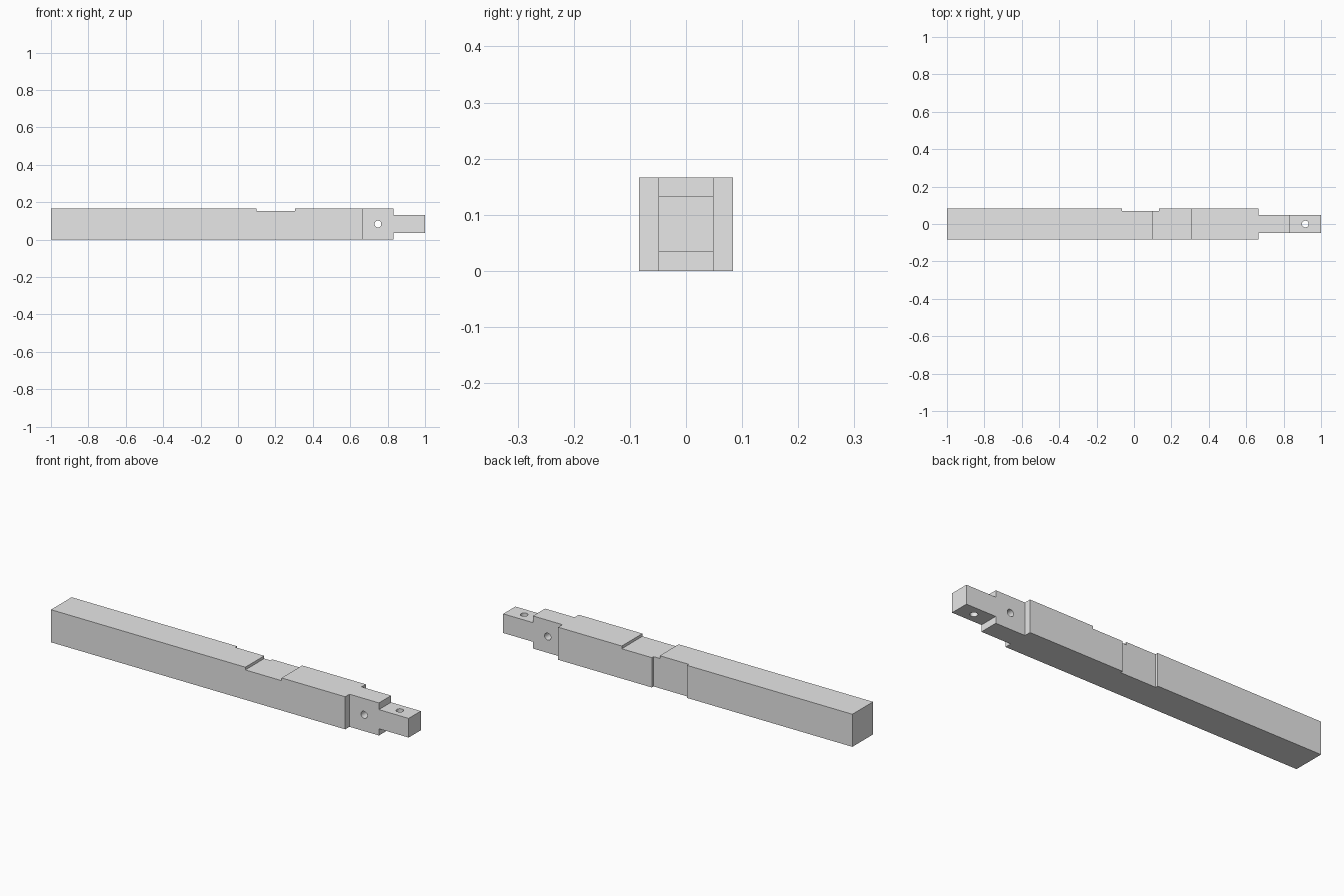
import bpy
import math

if "Cube" in bpy.data.objects:
    bpy.data.objects.remove(bpy.data.objects["Cube"], do_unlink=True)

# Material
grey = bpy.data.materials.new("plain_grey")
grey.use_nodes = True
colour = (0.8, 0.8, 0.8, 1)
grey.diffuse_color = colour
grey.node_tree.nodes["Principled BSDF"].inputs["Base Color"].default_value = colour

WIDTH = 1 / 6          # square beam section
HALF = WIDTH / 2
TENON = 0.049          # half thickness of both tenons
NOTCH = 0.014          # depth of the shallow housings
OVER = 0.1             # cutter overshoot


def box(name, low, high):
    """Axis-aligned box between two corners."""
    bpy.ops.mesh.primitive_cube_add(size=1)
    ob = bpy.context.object
    ob.name = name
    mid = [(a + b) / 2 for a, b in zip(low, high)]
    size = [b - a for a, b in zip(low, high)]
    for v in ob.data.vertices:
        v.co = [m + c * s for m, c, s in zip(mid, v.co, size)]
    return ob


def peg_hole(name, x, rotation):
    bpy.ops.mesh.primitive_cylinder_add(
        vertices=32, radius=0.018, depth=0.4, location=(x, 0, HALF), rotation=rotation)
    bpy.context.object.name = name
    return bpy.context.object


# Beam
beam = box("beam", (-1, -HALF, 0), (1, HALF, WIDTH))
beam.data.materials.append(grey)

# Shallow housings in the top and back
cutters = [
    box("top_housing_cutter", (0.10, -HALF - OVER, WIDTH - NOTCH),
        (0.305, HALF + OVER, WIDTH + OVER)),
    box("back_housing_cutter", (-0.065, HALF - NOTCH, -OVER),
        (0.135, HALF + OVER, WIDTH + OVER)),
]

# Shoulders of the tall tenon and of the narrow end tenon
for side, name in ((-1, "lower"), (1, "upper")):
    y = sorted((side * TENON, side * (HALF + OVER)))
    cutters.append(box(name + "_cheek_cutter", (0.665, y[0], -OVER),
                       (1 + OVER, y[1], WIDTH + OVER)))
    z = sorted((HALF + side * TENON, HALF + side * (HALF + OVER)))
    cutters.append(box(name + "_end_cutter", (0.832, -HALF - OVER, z[0]),
                       (1 + OVER, HALF + OVER, z[1])))

# Peg holes, one across and one upright
cutters.append(peg_hole("cross_hole_cutter", 0.748, (math.pi / 2, 0, 0)))
cutters.append(peg_hole("upright_hole_cutter", 0.916, (0, 0, 0)))

# Cut the beam, then drop the cutters
for cutter in cutters:
    cutter.hide_render = True
    mod = beam.modifiers.new(cutter.name, "BOOLEAN")
    mod.operation = "DIFFERENCE"
    mod.solver = "EXACT"
    mod.object = cutter
    bpy.ops.object.select_all(action="DESELECT")
    bpy.context.view_layer.objects.active = beam
    beam.select_set(True)
    bpy.ops.object.modifier_apply(modifier=mod.name)
    bpy.data.objects.remove(cutter, do_unlink=True)

# Smooth hole walls, crisp edges
bpy.ops.object.shade_smooth_by_angle(angle=math.radians(30))
